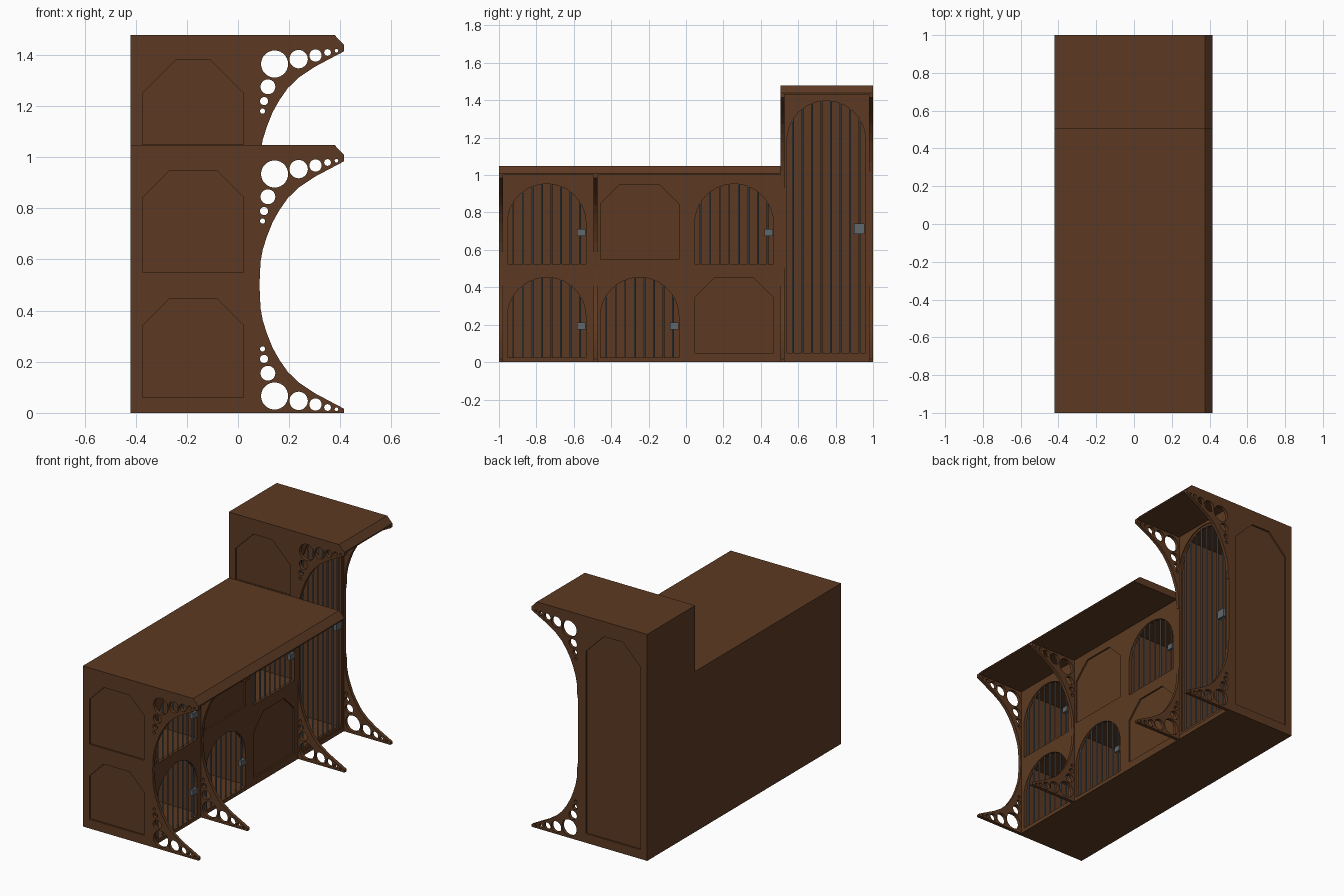
import bpy, bmesh, math
from mathutils import Matrix

cube = bpy.data.objects.get("Cube")
if cube:
    bpy.data.objects.remove(cube, do_unlink=True)


def material(name, rgb):
    m = bpy.data.materials.new(name)
    m.use_nodes = True
    m.diffuse_color = (*rgb, 1)
    m.node_tree.nodes["Principled BSDF"].inputs["Base Color"].default_value = (*rgb, 1)
    return m


WOOD = material("dark_wood", (0.107, 0.042, 0.016))
METAL = material("grey_metal", (0.115, 0.135, 0.15))

BACK, FACE, TIP = -0.42, 0.08, 0.415
THICK = 0.022
STEP = 0.505          # where the low part meets the tall part
LOW, TALL = 1.0, 1.43  # undersides of the two roofs


def finish(name, bm, mat):
    mesh = bpy.data.meshes.new(name)
    bm.to_mesh(mesh)
    bm.free()
    mesh.materials.append(mat)
    ob = bpy.data.objects.new(name, mesh)
    bpy.context.collection.objects.link(ob)
    return ob


def box(name, x, y, z, mat=WOOD):
    bm = bmesh.new()
    size = [b - a for a, b in (x, y, z)]
    mid = [(a + b) / 2 for a, b in (x, y, z)]
    bmesh.ops.create_cube(bm, size=1, matrix=Matrix.Translation(mid) @ Matrix.Diagonal((*size, 1)))
    return finish(name, bm, mat)


def plate(name, outlines, axis, lo, hi, mat=WOOD):
    """Extrude outlines (inner ones become holes) along x or y from lo to hi."""
    curve = bpy.data.curves.new(name, "CURVE")
    curve.dimensions = "2D"
    curve.fill_mode = "BOTH"
    curve.extrude = (hi - lo) / 2
    for pts in outlines:
        s = curve.splines.new("POLY")
        s.points.add(len(pts) - 1)
        for p, (u, v) in zip(s.points, pts):
            p.co = (u, v, 0, 1)
        s.use_cyclic_u = True
    helper = bpy.data.objects.new(name + "_outline", curve)
    bpy.context.collection.objects.link(helper)
    mesh = bpy.data.meshes.new_from_object(helper)
    bpy.data.objects.remove(helper, do_unlink=True)
    bm = bmesh.new()
    bm.from_mesh(mesh)
    bpy.data.meshes.remove(mesh)
    mid = (lo + hi) / 2
    for v in bm.verts:
        a, b, c = v.co
        v.co = (c + mid, a, b) if axis == "x" else (a, mid - c, b)
    bmesh.ops.remove_doubles(bm, verts=bm.verts, dist=1e-5)
    bmesh.ops.recalc_face_normals(bm, faces=bm.faces)
    for f in bm.faces:
        f.smooth = False
    return finish(name, bm, mat)


def rect(a, b, c, d):
    return [(a, c), (b, c), (b, d), (a, d)]


def circle(u, v, r, n=28):
    return [(u + r * math.cos(math.tau * i / n), v + r * math.sin(math.tau * i / n)) for i in range(n)]


def arch(mid, r, bottom, top, n=20):
    spring = top - r
    arc = [(mid + r * math.cos(math.pi * i / n), spring + r * math.sin(math.pi * i / n)) for i in range(n + 1)]
    return [(mid - r, bottom), (mid + r, bottom)] + arc


def panel(a, b, bottom, top, cut=0.105):
    return [(a, bottom), (b, bottom), (b, top - cut), (b - cut, top), (a + cut, top), (a, top - cut)]


# Side walls with recessed panels
def wall(name, y, top, panels, facing):
    mid = y + THICK / 2
    outer, inner = ((y, mid), (mid, y + THICK)) if facing < 0 else ((mid, y + THICK), (y, mid))
    plate(name, [rect(BACK, FACE, 0, top)] + panels, "y", *outer)
    box(name + "_backing", (BACK, FACE), inner, (0, top))


side = (-0.373, 0.022)
wall("front_wall", -1, LOW, [panel(*side, 0.06, 0.447), panel(*side, 0.55, 0.947)], -1)
wall("step_wall", STEP, TALL, [panel(*side, LOW + 0.05, 1.38, 0.13)], -1)
wall("rear_wall", 1 - THICK, TALL, [panel(*side, 0.06, 1.38, 0.13)], 1)

# Back, floor, shelf and inner dividers
box("low_back", (BACK, BACK + THICK), (-1, STEP), (0, LOW))
box("tall_back", (BACK, BACK + THICK), (STEP, 1), (0, TALL))
box("floor", (BACK, FACE), (-1, 1), (0, THICK))
box("middle_shelf", (BACK, FACE - 0.02), (-1, STEP), (0.49, 0.51))
for i, y in enumerate((-0.495, -0.01)):
    box(f"divider_{i}", (BACK, FACE - 0.02), (y, y + THICK), (0, LOW))


# Roofs with a chamfered front edge
def roof(name, z, y0, y1):
    profile = [(BACK, z), (TIP, z), (TIP, z + 0.008), (0.377, z + 0.048), (BACK, z + 0.048)]
    plate(name, [profile], "y", y0, y1)


roof("low_roof", LOW, -1, STEP)
roof("tall_roof", TALL, STEP, 1)

# Cage face with arched openings and recessed panels
COLUMNS = (-0.745, -0.248, 0.257)
R = 0.21
SMALL = [(COLUMNS[0], 0.025), (COLUMNS[0], 0.525), (COLUMNS[1], 0.025), (COLUMNS[2], 0.525)]
BLANK = [(COLUMNS[1], 0.55), (COLUMNS[2], 0.05)]
TALL_MID = 0.75
outline = [(-1, 0), (1, 0), (1, TALL), (STEP, TALL), (STEP, LOW), (-1, LOW)]
holes = [arch(y, R, z, z + 0.428) for y, z in SMALL]
holes += [panel(y - R, y + R, z, z + 0.4) for y, z in BLANK]
holes.append(arch(TALL_MID, 0.225, 0.03, 1.412))
plate("cage_face", [outline] + holes, "x", FACE - 0.02, FACE)
for i, (y, z) in enumerate(BLANK):
    box(f"blank_panel_{i}", (FACE - 0.02, FACE - 0.01), (y - 0.23, y + 0.23), (z - 0.02, z + 0.42))
plate("tall_door_frame", [arch(TALL_MID, 0.225, 0.03, 1.412), arch(TALL_MID, R, 0.048, 1.397)],
      "x", FACE - 0.02, FACE - 0.006)


# Barred doors with locks
def bars(name, mid, bottom, top):
    bm = bmesh.new()
    for i in range(8):
        dy = (i - 3.5) * 0.051
        z1 = top - R + math.sqrt(R * R - dy * dy)
        place = Matrix.Translation((FACE - 0.012, mid + dy, (bottom + z1) / 2))
        bmesh.ops.create_cone(bm, cap_ends=True, segments=8, radius1=0.005, radius2=0.005,
                              depth=z1 - bottom + 0.004, matrix=place)
    finish(name, bm, METAL)


def lock(name, y, z, w, h):
    box(name, (FACE - 0.018, FACE + 0.004), (y - w, y + w), (z - h, z + h), METAL)


for i, (y, z) in enumerate(SMALL):
    bars(f"door_bars_{i}", y, z, z + 0.428)
    lock(f"door_lock_{i}", y + 0.185, z + 0.168, 0.022, 0.018)
bars("tall_door_bars", TALL_MID, 0.048, 1.397)
lock("tall_door_lock", TALL_MID + 0.176, 0.712, 0.028, 0.028)

# Pierced brackets, drawn as feet and flipped for the upper ones
CURVE = [(TIP, 0), (TIP, 0.016), (0.3, 0.077), (0.24, 0.117), (0.195, 0.16), (0.162, 0.207),
         (0.135, 0.255), (0.115, 0.305), (0.097, 0.36), (0.088, 0.41), (0.084, 0.5)]
HOLES = [(0.143, 0.066, 0.053), (0.237, 0.047, 0.036), (0.303, 0.033, 0.024), (0.35, 0.021, 0.013),
         (0.385, 0.014, 0.007), (0.117, 0.155, 0.029), (0.102, 0.211, 0.016), (0.096, 0.25, 0.01)]


def bracket(name, y, top=None):
    loops = [[(FACE, 0)] + CURVE + [(FACE, 0.5)]] + [circle(*h) for h in HOLES]
    if top:
        loops = [[(x, top - z) for x, z in loop] for loop in loops]
    plate(name, loops, "y", y, y + THICK)


for i, (y, top) in enumerate(((-1, LOW), (-0.495, LOW), (STEP, TALL), (1 - THICK, TALL))):
    bracket(f"foot_bracket_{i}", y)
    bracket(f"roof_bracket_{i}", y, top)
